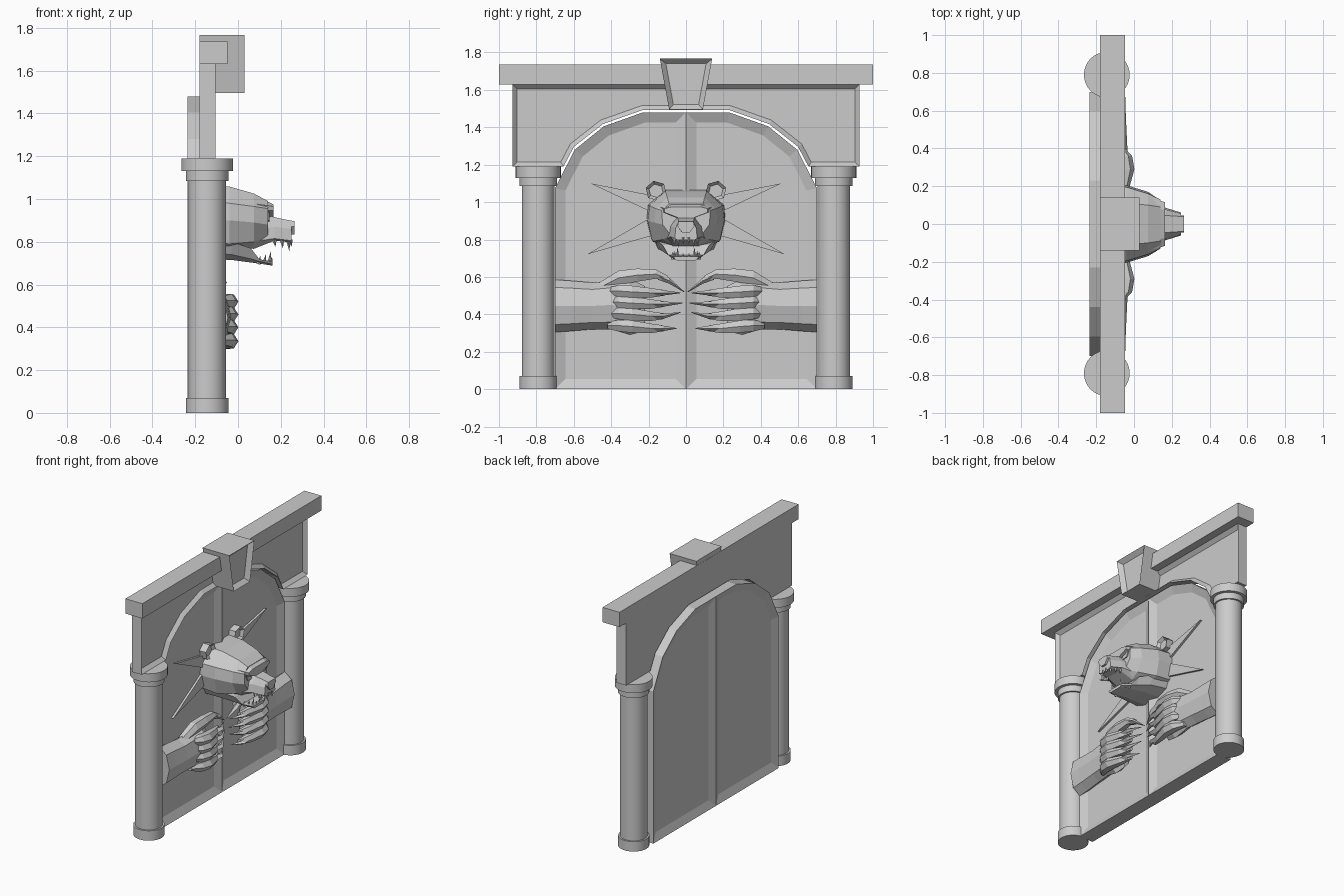
import bpy, bmesh
from math import sin, cos, pi
from mathutils import Vector

if "Cube" in bpy.data.objects:
    bpy.data.objects.remove(bpy.data.objects["Cube"])


def finish(name, bm, mirror=False, smooth=False):
    bmesh.ops.recalc_face_normals(bm, faces=bm.faces)
    me = bpy.data.meshes.new(name)
    bm.to_mesh(me)
    bm.free()
    ob = bpy.data.objects.new(name, me)
    bpy.context.collection.objects.link(ob)
    if mirror:
        m = ob.modifiers.new("mirror", 'MIRROR')
        m.use_axis = (False, True, False)
    if smooth:
        bpy.ops.object.select_all(action='DESELECT')
        ob.select_set(True)
        bpy.context.view_layer.objects.active = ob
        bpy.ops.object.shade_smooth_by_angle(angle=0.6)
    return ob


def loft_into(bm, rings):
    vs = [[bm.verts.new(p) for p in r] for r in rings]
    n = len(rings[0])
    for a, b in zip(vs, vs[1:]):
        for i in range(n):
            bm.faces.new((a[i], a[(i + 1) % n], b[(i + 1) % n], b[i]))
    bm.faces.new(vs[0])
    bm.faces.new(vs[-1])


def loft(name, rings, **kw):
    bm = bmesh.new()
    loft_into(bm, rings)
    return finish(name, bm, **kw)


def slab(name, outline, x0, x1, front=None, back=None, mirror=False, seam=False):
    """Extruded (y, z) outline; front/back = (border width, recess depth)."""
    bm = bmesh.new()
    loft_into(bm, [[(x, y, z) for y, z in outline] for x in (x0, x1)])
    if seam:
        mid = [f for f in bm.faces if all(abs(v.co.y) < 1e-5 for v in f.verts)]
        bmesh.ops.delete(bm, geom=mid, context='FACES_ONLY')
    bmesh.ops.recalc_face_normals(bm, faces=bm.faces)
    for x, spec in ((x1, front), (x0, back)):
        if spec:
            fs = [f for f in bm.faces if all(abs(v.co.x - x) < 1e-5 for v in f.verts)]
            bmesh.ops.inset_individual(bm, faces=fs, thickness=spec[0],
                                       depth=-spec[1], use_even_offset=True)
    return finish(name, bm, mirror=mirror)


def limb(name, stations, sides=6):
    """Tube running along y through (x, y, z, rx, rz) stations, mirrored."""
    return loft(name, [[(x + rx * cos(2 * pi * i / sides), y,
                         z + rz * sin(2 * pi * i / sides)) for i in range(sides)]
                       for x, y, z, rx, rz in stations], mirror=True)


def sym(x, half):
    """Ring at x from a half profile (y, z), mirrored across y = 0."""
    return [(x, y, z) for y, z in half] + [(x, -y, z) for y, z in reversed(half)]


def spike(name, base, tip, r):
    bm = bmesh.new()
    d = Vector(tip) - Vector(base)
    q = d.to_track_quat('Z', 'Y')
    ring = [bm.verts.new(Vector(base) + q @ Vector((r * cos(i * pi / 2), r * sin(i * pi / 2), 0)))
            for i in range(4)]
    t = bm.verts.new(tip)
    bm.faces.new(ring)
    for i in range(4):
        bm.faces.new((ring[i], ring[(i + 1) % 4], t))
    return finish(name, bm, mirror=True)


# Columns with base and capital
profile = [(.1, 0), (.1, .07), (.088, .07), (.088, 1.085), (.1, 1.085),
           (.1, 1.13), (.121, 1.13), (.121, 1.19)]
loft("columns", [[(-.144 + r * cos(i * pi / 16), .79 + r * sin(i * pi / 16), z)
                  for i in range(32)] for r, z in profile], mirror=True, smooth=True)

# Arched double door with recessed panels on both sides
slab("door", [(0, 0), (.70, 0), (.70, 1.075), (.595, 1.28), (.44, 1.405), (.23, 1.48), (0, 1.48)],
     -.235, -.125, (.055, .025), (.055, .02), mirror=True, seam=True)

# Wall above the arch
arch = [(.655, 1.19), (.6, 1.295), (.445, 1.417), (.23, 1.493)]
half = [(.928, 1.63), (.928, 1.19)] + arch
slab("arch_wall", half + [(-y, z) for y, z in reversed(half)], -.18, -.105, (.024, .025))

# Cornice and keystone
slab("cornice", [(-1, 1.63), (1, 1.63), (1, 1.735), (-1, 1.735)], -.18, -.048)
slab("keystone", [(-.09, 1.495), (.09, 1.495), (.14, 1.767), (-.14, 1.767)],
     -.179, .03, (.027, .03))

# Cracks radiating from the head
slab("upper_crack", [(.51, 1.1), (.15, 1.03), (.15, .93)], -.17, -.135, mirror=True)
slab("lower_crack", [(.53, .72), (.15, .94), (.15, .83)], -.17, -.135, mirror=True)

# Beast head
loft("head", [
    sym(-.16, [(.11, 1.065), (.205, .985), (.21, .90), (.185, .80), (.09, .75)]),
    sym(-.04, [(.11, 1.058), (.195, .98), (.205, .90), (.18, .79), (.09, .755)]),
    sym(.075, [(.10, 1.025), (.16, .965), (.17, .89), (.125, .80), (.07, .77)]),
    sym(.14, [(.09, .99), (.13, .955), (.125, .88), (.08, .82), (.05, .795)])])
loft("brow", [
    sym(.06, [(.09, 1.025), (.15, .98), (.14, .95), (.03, .90)]),
    sym(.165, [(.075, .975), (.115, .965), (.115, .945), (.025, .91)])])
loft("muzzle", [
    sym(.07, [(.045, .935), (.10, .87), (.11, .80), (.07, .765)]),
    sym(.17, [(.045, .915), (.075, .87), (.085, .815), (.06, .805)]),
    sym(.25, [(.04, .897), (.055, .86), (.06, .805), (.045, .797)])])
loft("nose", [
    sym(.20, [(.042, .908), (.05, .88), (.02, .835)]),
    sym(.265, [(.04, .896), (.045, .87), (.018, .835)])])
slab("eyes", [(.045, .908), (.118, .94), (.10, .90), (.06, .895)], .10, .148, mirror=True)
loft("lower_jaw", [
    sym(-.16, [(.18, .82), (.15, .75), (.07, .72)]),
    sym(-.03, [(.165, .80), (.13, .74), (.065, .715)]),
    sym(.06, [(.125, .77), (.10, .72), (.06, .703)]),
    sym(.10, [(.095, .718), (.085, .708), (.055, .698)]),
    sym(.162, [(.065, .708), (.06, .695), (.05, .688)])])

# Ears with hollow fronts
slab("ears", [(.16 + .058 * cos(a), 1.06 + .055 * sin(a)) for a in
              [i * pi / 3 + .3 for i in range(6)]], -.16, -.10, (.016, .02), mirror=True)

# Teeth
for x, y, drop in ((.235, .042, .045), (.245, .015, .025), (.205, .06, .03), (.17, .065, .025)):
    spike("upper_tooth", (x, y, .81), (x + .005, y, .80 - drop), .011)
for x, y, rise in ((.145, .045, .055), (.15, .016, .025), (.12, .06, .035), (.095, .07, .03)):
    spike("lower_tooth", (x, y, .695), (x + .01, y, .705 + rise), .011)

# Forearms and palms
limb("forearm", [(-.125, .70, .445, .078, .14), (-.125, .62, .445, .08, .135),
                 (-.12, .50, .445, .08, .125), (-.11, .40, .45, .075, .13),
                 (-.10, .30, .44, .07, .15), (-.11, .22, .43, .04, .12)], 8)

# Fingers and claws
for z0, z1, tip, y in ((.525, .515, .515, .03), (.465, .455, .46, .02),
                       (.405, .39, .41, .03), (.34, .325, .325, .05)):
    limb("finger", [(-.085, .42, z0, .02, .02), (-.05, .36, z0, .04, .036),
                    (-.04, .29, z0 - .005, .042, .038), (-.055, .19, z1, .03, .03),
                    (-.075, .12, z1, .015, .018)])
    limb("claw", [(-.055, .19, z1, .024, .018), (-.05, .12, z1, .02, .014),
                  (-.09, y, tip, .002, .002)], 4)

# Thumbs
limb("thumb", [(-.12, .47, .54, .03, .03), (-.10, .36, .595, .04, .045),
               (-.09, .26, .61, .038, .04), (-.09, .16, .615, .03, .028),
               (-.095, .10, .59, .02, .02)])
limb("thumb_claw", [(-.09, .15, .605, .022, .02), (-.08, .09, .58, .018, .016),
                    (-.10, .01, .52, .002, .002)], 4)
